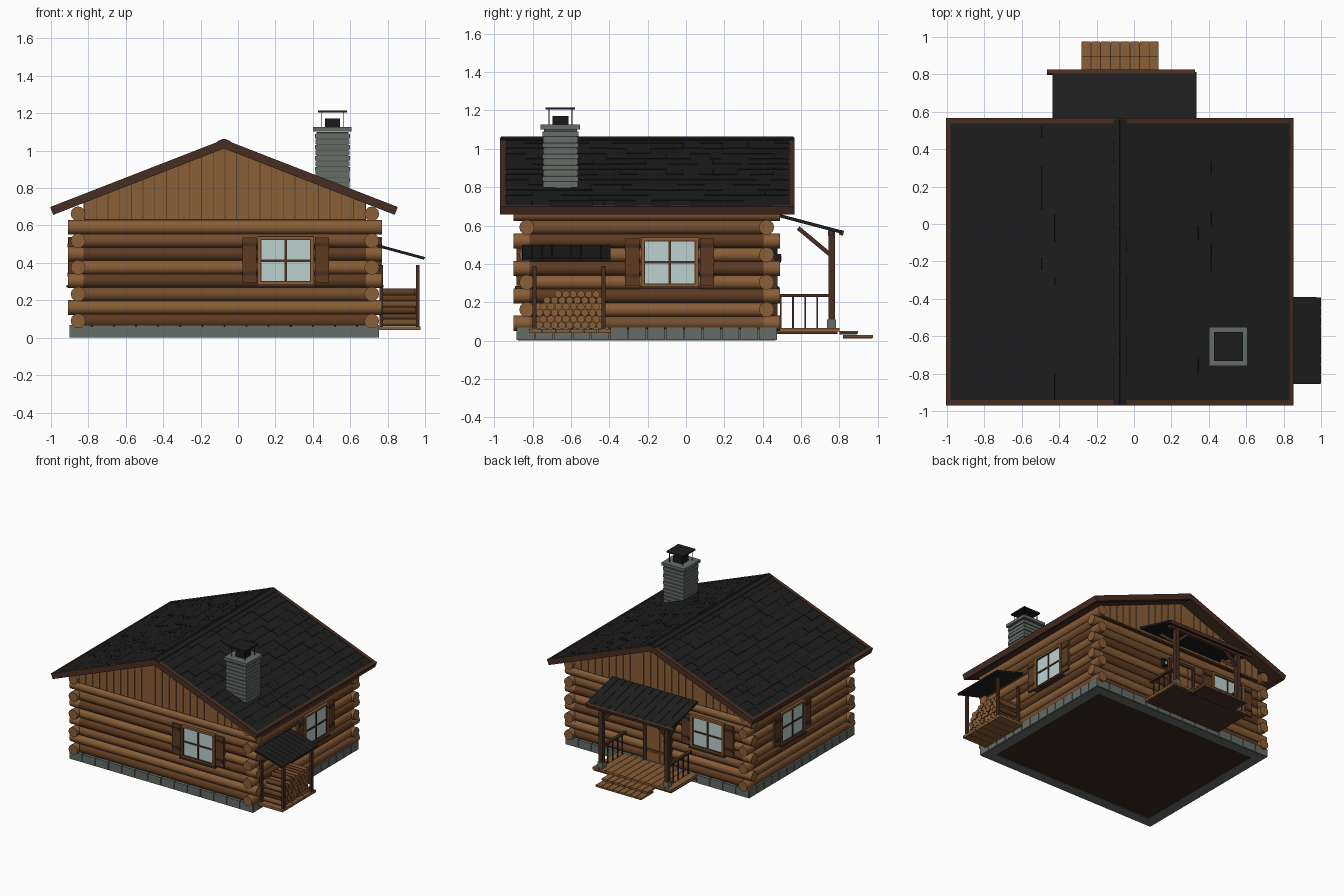
import bpy, bmesh, math, random
from mathutils import Matrix, Vector

if "Cube" in bpy.data.objects:
    bpy.data.objects.remove(bpy.data.objects["Cube"])

random.seed(4)
COL = {"light_wood": (.25, .112, .038), "mid_wood": (.17, .075, .027), "dark_wood": (.11, .043, .016),
       "trim_brown": (.064, .027, .016), "roof_black": (.0125, .0125, .013), "stone_grey": (.13, .152, .137),
       "stone_dark": (.075, .085, .08), "glass": (.49, .64, .62), "floor_brown": (.04, .02, .0125),
       "iron_black": (.01, .01, .01)}
NAMES = list(COL)
MATS = []
for n, c in COL.items():
    m = bpy.data.materials.new(n)
    m.diffuse_color = (*c, 1)
    m.use_nodes = True
    m.node_tree.nodes["Principled BSDF"].inputs["Base Color"].default_value = m.diffuse_color
    MATS.append(m)
L, M_, D, T, R, S, SD, G, FL, K = range(10)


class Part:
    """Collects boxes and cylinders into one named object."""
    def __init__(self, name, matrix=None):
        self.name, self.bm, self.m = name, bmesh.new(), matrix or Matrix()

    def box(self, x0, x1, y0, y1, z0, z1, mat, local=None):
        mtx = Matrix.Translation(((x0+x1)/2, (y0+y1)/2, (z0+z1)/2)) @ Matrix.Diagonal((x1-x0, y1-y0, z1-z0, 1))
        vs = bmesh.ops.create_cube(self.bm, size=1, matrix=self.m @ (local or Matrix()) @ mtx)["verts"]
        for f in {f for v in vs for f in v.link_faces}:
            f.material_index = mat

    def cyl(self, a, b, r, mat, cap=None, seg=12):
        a, b = Vector(a), Vector(b)
        d = b - a
        mtx = Matrix.Translation((a+b)/2) @ d.to_track_quat('Z', 'Y').to_matrix().to_4x4()
        vs = bmesh.ops.create_cone(self.bm, cap_ends=True, segments=seg, radius1=r, radius2=r,
                                   depth=d.length, matrix=self.m @ mtx)["verts"]
        for f in {f for v in vs for f in v.link_faces}:
            end = len(f.verts) > 4
            f.material_index = mat if not end or cap is None else cap
            f.smooth = not end
            if end:
                for e in f.edges:
                    e.smooth = False

    def beam(self, a, b, w, mat):
        a, b = Vector(a), Vector(b)
        rot = (b-a).to_track_quat('Z', 'Y').to_matrix().to_4x4()
        self.box(-w/2, w/2, -w/2, w/2, 0, (b-a).length, mat, Matrix.Translation(a) @ rot)

    def prism(self, pts, y0, y1, mat):
        rings = [[self.bm.verts.new(self.m @ Vector((x, y, z))) for x, z in pts] for y in (y0, y1)]
        n = len(pts)
        fs = [self.bm.faces.new(rings[0]), self.bm.faces.new(rings[1][::-1])]
        fs += [self.bm.faces.new((rings[0][i], rings[0][(i+1) % n], rings[1][(i+1) % n], rings[1][i])) for i in range(n)]
        for f in fs:
            f.material_index = mat

    def done(self):
        bmesh.ops.recalc_face_normals(self.bm, faces=self.bm.faces)
        me = bpy.data.meshes.new(self.name)
        used = sorted({f.material_index for f in self.bm.faces})
        for f in self.bm.faces:
            f.material_index = used.index(f.material_index)
        self.bm.to_mesh(me)
        self.bm.free()
        for i in used:
            me.materials.append(MATS[i])
        bpy.context.collection.objects.link(bpy.data.objects.new(self.name, me))


def frame(o, x, y, z):
    m = Matrix((x, y, z)).transposed().to_4x4()
    m.translation = o
    return m


X0, X1, Y0, Y1, RX = -.855, .715, -.83, .42, -.075   # wall centre lines, ridge x

# Stone foundation and floor
p = Part("foundation")
p.box(-.892, .747, -.877, -.80, 0, .06, S)
p.box(-.892, .747, .39, .467, 0, .06, S)
p.box(-.892, -.815, -.80, .39, 0, .06, S)
p.box(.67, .747, -.80, .39, 0, .06, S)
n = 14
for i in range(n):
    a, w = -.90 + i*1.655/n, 1.655/n
    for y in (-.885, .44):
        p.box(a+.003, a+w-.003, y, y+.035, .002, .067, S)
    a, w = -.885 + i*1.36/n, 1.36/n
    for x in (-.90, .72):
        p.box(x, x+.035, a+.003, a+w-.003, .002, .067, S)
p.done()
p = Part("floor")
p.box(-.815, .67, -.80, .39, .005, .065, FL)
p.done()

# Log walls, courses interlock at the corners
p = Part("log_walls")
for i in range(9):
    z, e = .09 + .0715*i, .06
    col = (D, L, M_, D, L, D, M_, L, L)[i]
    col2 = (M_, L, D, L, D, L, D, M_, L)[i]
    if i < 8:
        ends = (X0-.055, X1+.055) if i % 2 else (X0-.02, X1+.02)
        for y in (Y0, Y1):
            p.cyl((ends[0]+.01, y, z), (ends[1]-.01, y, z), .039, col, L)
            if i % 2:
                for x, s in ((ends[0], 1), (ends[1], -1)):
                    p.cyl((x, y, z), (x+s*.085, y, z), .0395, L)
    ends = (Y0-.02, Y1+.02) if i % 2 else (Y0-.07, Y1+.07)
    for x in (X0, X1):
        p.cyl((x, ends[0]+.01, z), (x, ends[1]-.01, z), .039, col2, L)
        if not i % 2:
            for y, s in ((ends[0], 1), (ends[1], -1)):
                p.cyl((x, y, z), (x, y+s*.085, z), .0395, L)
p.done()

# Plank gables front and back
K_ = .389
def under(x): return 1.018 - K_*abs(x-RX)
p = Part("gable_planks")
for y, s in ((Y0-.03, -1), (Y1+.03, 1)):
    ys = sorted((y+s*.004, y-s*.015))
    p.prism([(X0+.03, .63), (X1-.03, .63), (X1-.03, under(X1-.03)), (RX, 1.018), (X0+.03, under(X0+.03))], *ys, D)
    n, w = 24, (X1-X0-.07)/24
    for i in range(n):
        a, b = X0+.035+i*w+.002, X0+.035+(i+1)*w-.002
        ys = sorted((y, y+s*.012))
        p.prism([(a, .635), (b, .635), (b, under(b)), (a, under(a))], ys[0], ys[1], L)
p.done()

# Main roof: boards, trim and shingles on each slope
ang = math.atan(K_)
c, sn = math.cos(ang), math.sin(ang)
LEN = .928/c
for side, nm in ((-1, "left"), (1, "right")):
    m = frame((RX, 0, 1.057), (side*c, 0, -sn), (0, 1, 0), (side*sn, 0, c))
    p = Part("roof_boards_"+nm, m)
    p.box(0, LEN-.01, -.955, .55, -.038, -.01, T)
    p.box(0, LEN, -.97, -.94, -.042, .003, T)
    p.box(0, LEN, .537, .567, -.042, .003, T)
    p.box(LEN-.024, LEN, -.97, .567, -.042, .003, T)
    p.done()
    p = Part("roof_shingles_"+nm, m)
    rows = 13
    h = (LEN-.022)/rows
    p.box(0, LEN-.022, -.942, .538, -.012, -.003, R)
    for r in range(rows):
        y = -.942
        while y < .538:
            w = random.uniform(.06, .15)
            e = min(y+w, .539)
            up = random.uniform(0, .003)
            loc = Matrix.Translation((r*h, 0, -.003)) @ Matrix.Rotation(-.025, 4, 'Y')
            p.box(0, h-.0005, y+.0005, e-.0005, -.004, up, R, loc)
            y += w
    p.done()
p = Part("ridge_cap")
for side in (-1, 1):
    p.m = frame((RX, 0, 1.06), (side*c, 0, -sn), (0, 1, 0), (side*sn, 0, c))
    p.box(0, .037, -.965, .56, -.004, .004, R)
p.done()

# Stone chimney with flue and rain cap
p = Part("chimney")
cx, cy = .505, -.655
def sq(r, z0, z1, mat): p.box(cx-r, cx+r, cy-r, cy+r, z0, z1, mat)
sq(.086, .74, 1.10, SD)
for i in range(12):
    z = .743 + i*.0293
    sq(.094 if i % 2 else .091, z, z+.0245, S)
sq(.103, 1.102, 1.126, S)
sq(.041, 1.126, 1.172, K)
for sx in (-.06, .06):
    for sy in (-.06, .06):
        p.box(cx+sx-.002, cx+sx+.002, cy+sy-.002, cy+sy+.002, 1.12, 1.205, K)
sq(.077, 1.204, 1.215, R)
p.done()


# Windows with shutters: local x across, y outward, z up
def window(name, o, x, y):
    p = Part(name, frame(o, x, y, (0, 0, 1)))
    p.box(-.14, .14, -.04, .006, -.118, .118, G)
    for s in (-1, 1):
        a, b = sorted((s*.135, s*.15))
        p.box(a, b, -.04, .016, -.13, .13, L)
        p.box(-.15, .15, -.04, .016, *sorted((s*.115, s*.13)), L)
        a, b = sorted((s*.129, s*.136))
        p.box(a, b, 0, .012, -.117, .117, T)
        p.box(-.135, .135, 0, .012, *sorted((s*.11, s*.117)), T)
        a, b = sorted((s*.157, s*.232))
        p.box(a, b, -.03, .012, -.12, .125, D)
        for z in (-.08, .075):
            p.box(a+.004, b-.004, 0, .018, z, z+.022, T)
    p.box(-.006, .006, 0, .012, -.115, .115, T)
    p.box(-.135, .135, 0, .012, -.006, .006, T)
    p.box(-.16, .16, -.03, .025, -.14, -.127, T)
    p.done()


window("front_window", (.255, Y0-.038, .412), (1, 0, 0), (0, -1, 0))
window("back_window", (-.52, Y1+.038, .412), (-1, 0, 0), (0, 1, 0))
window("right_window", (X1+.038, -.085, .408), (0, 1, 0), (1, 0, 0))
window("left_window", (X0-.038, -.085, .408), (0, -1, 0), (-1, 0, 0))

# Back door and wall lantern
p = Part("door")
dx = -.07
for i in range(5):
    p.box(dx-.1+i*.04, dx-.1+i*.04+.038, .43, .466, .066, .48, L)
for s in (-1, 1):
    p.box(dx+s*.11-.012, dx+s*.11+.012, .42, .476, .066, .505, T)
p.box(dx-.122, dx+.122, .42, .476, .48, .505, T)
for z in (.14, .39):
    p.box(dx-.095, dx+.095, .46, .472, z, z+.025, D)
p.cyl((dx-.075, .46, .27), (dx-.075, .487, .27), .009, K)
p.done()
p = Part("lantern")
p.box(.092, .118, .45, .478, .43, .475, K)
p.box(.088, .122, .465, .496, .408, .452, K)
p.box(.097, .113, .475, .498, .416, .443, G)
p.done()

# Porch deck, steps, posts, railings
p = Part("porch_deck")
p.box(-.42, .28, .46, .79, .035, .05, T)
for i in range(12):
    a = -.425 + i*.0592
    p.box(a, a+.0555, .46, .80, .048, .066, L)
p.done()
p = Part("porch_steps")
for y0, y1, z in ((.80, .897, .032), (.82, .975, .01)):
    p.box(-.276, .131, y0, y1-.004, z, z+.012, T)
    for i in range(8):
        a = -.28 + i*.052
        p.box(a, a+.047, y0, y1, z+.004, z+.018, L)
p.done()
p = Part("porch_frame")
for x, s in ((.225, -1), (-.365, 1)):
    p.box(x-.024, x+.024, .735, .783, .066, .11, S)
    p.box(x-.017, x+.017, .742, .776, .10, .565, T)
    p.beam((x, .75, .45), (x, .585, .587), .022, T)
    p.beam((x, .755, .45), (x+s*.11, .755, .555), .022, T)
    p.box(x-.012, x+.012, .46, .75, .226, .243, T)
    for i in range(4):
        y = .495 + i*.063
        p.box(x-.004, x+.004, y-.004, y+.004, .066, .23, T)
p.box(-.43, .29, .74, .772, .548, .575, T)
p.done()
a = math.atan2(.09, .34)
p = Part("porch_roof", Matrix.Translation((0, .47, .662)) @ Matrix.Rotation(-a, 4, 'X'))
p.box(-.435, .335, 0, .355, -.014, 0, R)
for i in range(12):
    x = -.435 + i*.0642
    p.box(x+.002, x+.062, 0, .355, -.003, .003, R)
p.box(-.465, .325, .345, .366, -.022, .004, T)
p.done()

# Lean-to wood store on the right
p = Part("wood_store")
for i in range(6):
    y = -.82 + i*.072
    p.box(.755, .975, y, y+.069, .04, .06, L)
for y in (-.79, -.43):
    for x in (.765, .962):
        p.box(x-.009, x+.009, y-.011, y+.011, .055, .39, T)
p.done()
a = math.atan2(.068, .25)
p = Part("wood_store_roof", Matrix.Translation((.75, 0, .496)) @ Matrix.Rotation(a, 4, 'Y'))
p.box(0, .256, -.855, -.395, -.012, -.002, R)
for i in range(9):
    y = -.855 + i*.0513
    p.box(0, .259, y+.001, y+.0505, -.006, .003, R)
p.done()
p = Part("firewood")
for r in range(6):
    k0 = (0, 0, 0, 0, 1, 2)[r]
    for k in range(k0, 9 - r % 2):
        y, z = -.765 + .0395*k + (r % 2)*.02, .08 + r*.0325
        j = random.uniform(-.006, .006)
        p.cyl((.775, y, z), (.952+j, y, z), .0195, D if (k+r) % 3 else M_, L, 9)
p.done()
